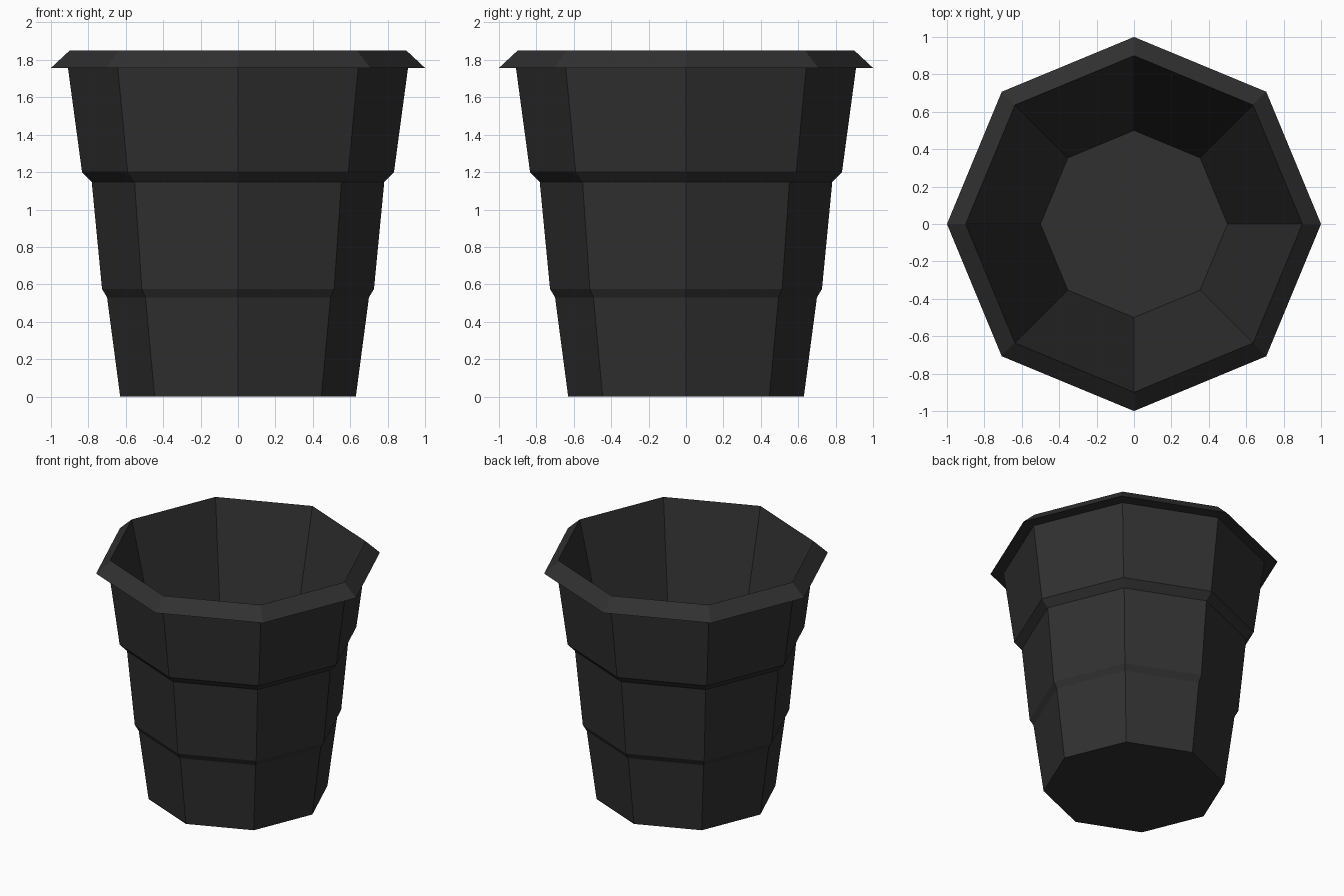
import bpy
import bmesh
from math import cos, sin, tau

cube = bpy.data.objects.get("Cube")
if cube:
    bpy.data.objects.remove(cube, do_unlink=True)

SIDES = 8

# Dark plastic
plastic = bpy.data.materials.new("dark_grey_plastic")
plastic.use_nodes = True
colour = (0.03, 0.03, 0.03, 1)
plastic.diffuse_color = colour
plastic.node_tree.nodes["Principled BSDF"].inputs["Base Color"].default_value = colour

# Wall section (radius, height): stepped outside, lip, straight inside
profile = [
    (0.63, 0), (0.70, 0.53), (0.727, 0.575),
    (0.782, 1.147), (0.834, 1.2), (0.909, 1.757),
    (1.0, 1.757), (0.9, 1.85), (0.5, 0.12),
]


def ring(bm, radius, z):
    angles = [tau * i / SIDES for i in range(SIDES)]
    return [bm.verts.new((radius * cos(a), radius * sin(a), z)) for a in angles]


# Pot: rings bridged into walls, closed by the base and the inner floor
bm = bmesh.new()
rings = [ring(bm, r, z) for r, z in profile]
for low, high in zip(rings, rings[1:]):
    for i in range(SIDES):
        j = (i + 1) % SIDES
        bm.faces.new((low[i], low[j], high[j], high[i]))
bm.faces.new(rings[0][::-1])
bm.faces.new(rings[-1])

mesh = bpy.data.meshes.new("pot")
bm.to_mesh(mesh)
bm.free()
mesh.materials.append(plastic)
pot = bpy.data.objects.new("pot", mesh)
bpy.context.collection.objects.link(pot)
